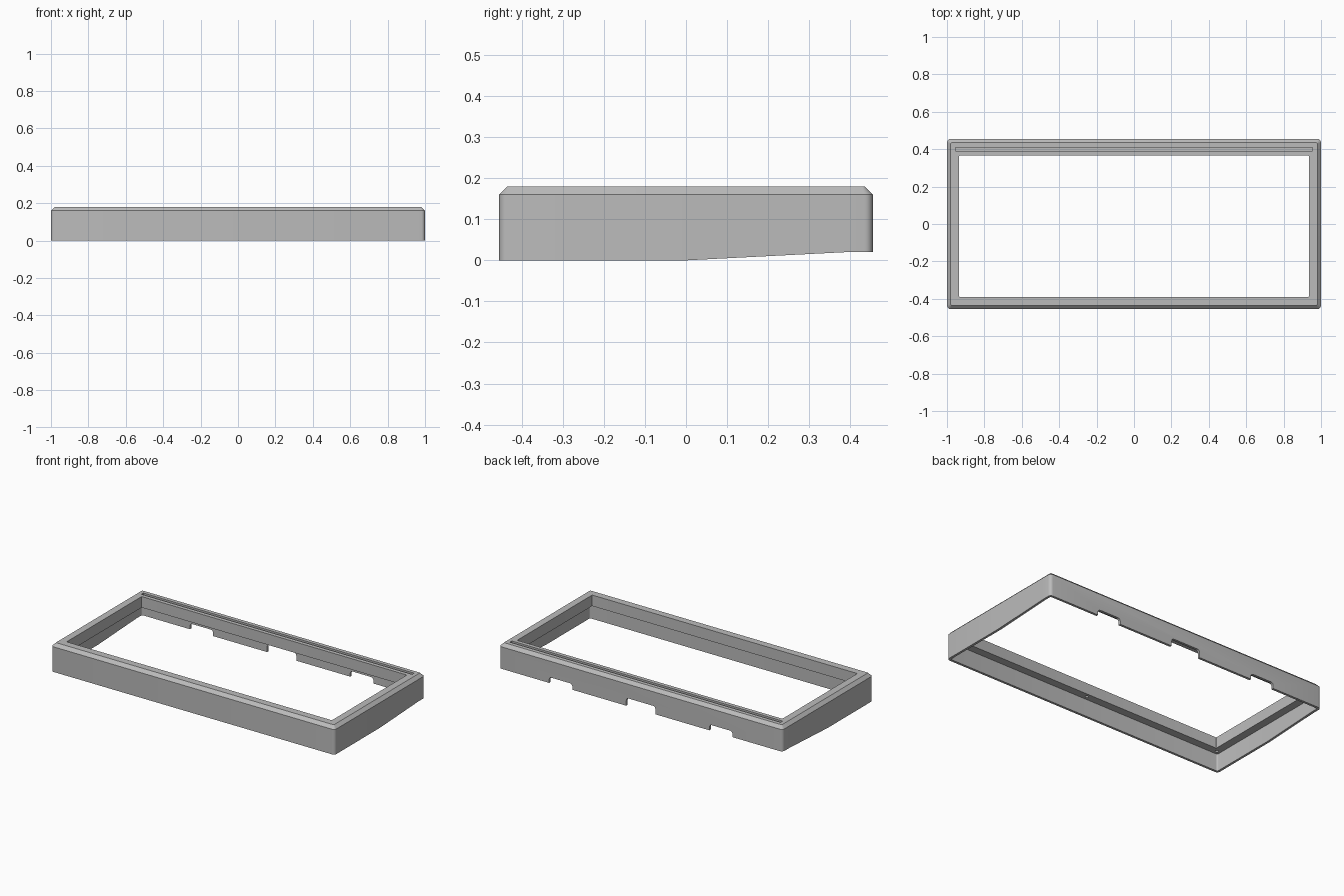
import bpy, bmesh, math
from mathutils import Matrix

cube = bpy.data.objects.get("Cube")
if cube:
    bpy.data.objects.remove(cube, do_unlink=True)

grey = bpy.data.materials.new("plain grey")
grey.use_nodes = True
grey.diffuse_color = (0.5, 0.5, 0.5, 1)
grey.node_tree.nodes["Principled BSDF"].inputs["Base Color"].default_value = (0.5, 0.5, 0.5, 1)

HX, HY, TOP = 1.0, 0.455, 0.18


def add_object(name, bm):
    bmesh.ops.recalc_face_normals(bm, faces=bm.faces[:])
    mesh = bpy.data.meshes.new(name)
    bm.to_mesh(mesh)
    bm.free()
    mesh.materials.append(grey)
    obj = bpy.data.objects.new(name, mesh)
    bpy.context.collection.objects.link(obj)
    return obj


def outline(x, y0, y1, r, steps=5):
    """Rounded rectangle with extra side points where the underside bends."""
    pts = []
    corners = [(x - r, y1 - r), (r - x, y1 - r), (r - x, y0 + r), (x - r, y0 + r)]
    bends = [0.0, min(0.39, y1 - r - 0.005)]
    for i, (cx, cy) in enumerate(corners):
        for s in range(steps + 1):
            a = math.pi / 2 * (i + s / steps)
            pts.append((cx + r * math.cos(a), cy + r * math.sin(a)))
        if i == 1:
            pts += [(-x, b) for b in reversed(bends)]
        if i == 3:
            pts += [(x, b) for b in bends]
    return pts


def underside(y):
    return 0.02 * min(max(y / 0.39, 0), 1)


# Frame: the cross-section swept around as stacked rings (z None = sloped underside)
def outer(inset, r):
    return outline(HX - inset, -HY + inset, HY - inset, r)


opening = outline(0.935, -0.39, 0.365, 0.003)
rings = [(outer(0, 0.02), None), (outer(0, 0.02), 0.16), (outer(0.02, 0.006), TOP),
         (opening, TOP), (opening, 0.11), (outer(0.015, 0.01), 0.11),
         (outer(0.015, 0.01), None)]
bm = bmesh.new()
loops = [[bm.verts.new((x, y, underside(y) if z is None else z)) for x, y in pts]
         for pts, z in rings]
n = len(opening)
for k, a in enumerate(loops):
    b = loops[(k + 1) % len(loops)]
    for i in range(n):
        j = (i + 1) % n
        bm.faces.new((a[i], a[j], b[j], b[i]))
frame = add_object("frame", bm)


def box_cutter(name, size, centre):
    bm = bmesh.new()
    bmesh.ops.create_cube(bm, size=1, matrix=Matrix.Translation(centre) @ Matrix.Diagonal((*size, 1)))
    return add_object(name, bm)


def notch_cutter(x, half, height, r=0.018):
    """Cable notch through the back wall, with rounded upper corners."""
    pts = [(x - half, -0.1), (x + half, -0.1)]
    for side, start in ((1, 0), (-1, math.pi / 2)):
        for s in range(6):
            a = start + math.pi / 2 * s / 5
            pts.append((x + side * (half - r) + r * math.cos(a), height - r + r * math.sin(a)))
    bm = bmesh.new()
    face = bm.faces.new([bm.verts.new((px, 0.41, pz)) for px, pz in pts])
    moved = bmesh.ops.extrude_face_region(bm, geom=[face])["geom"]
    bmesh.ops.translate(bm, vec=(0, 0.1, 0), verts=[v for v in moved if isinstance(v, bmesh.types.BMVert)])
    return add_object("notch_cutter", bm)


def hole_cutter(x, y):
    bm = bmesh.new()
    bmesh.ops.create_cone(bm, cap_ends=True, segments=16, radius1=0.01, radius2=0.01,
                          depth=0.06, matrix=Matrix.Translation((x, y, 0.11)))
    return add_object("hole_cutter", bm)


# Groove in the back rail, cable notches and blind screw holes under the ledge
cutters = [box_cutter("groove_cutter", (1.91, 0.02, 0.03), (0, 0.4, TOP)),
           notch_cutter(0, 0.103, 0.07)]
cutters += [notch_cutter(s * 0.565, 0.082, 0.057) for s in (-1, 1)]
cutters += [hole_cutter(x, -0.415) for x in (-0.96, 0, 0.96)]
cutters += [hole_cutter(x, 0.4) for x in (-0.96, 0.96)]

bpy.context.view_layer.objects.active = frame
for cutter in cutters:
    cutter.hide_render = True
    mod = frame.modifiers.new("cut", 'BOOLEAN')
    mod.operation = 'DIFFERENCE'
    mod.solver = 'EXACT'
    mod.object = cutter
    bpy.ops.object.modifier_apply(modifier=mod.name)
    bpy.data.objects.remove(cutter, do_unlink=True)

# Smooth the rounded corners, keep the edges crisp
bpy.ops.object.select_all(action='DESELECT')
frame.select_set(True)
bpy.ops.object.shade_smooth_by_angle(angle=math.radians(30))
